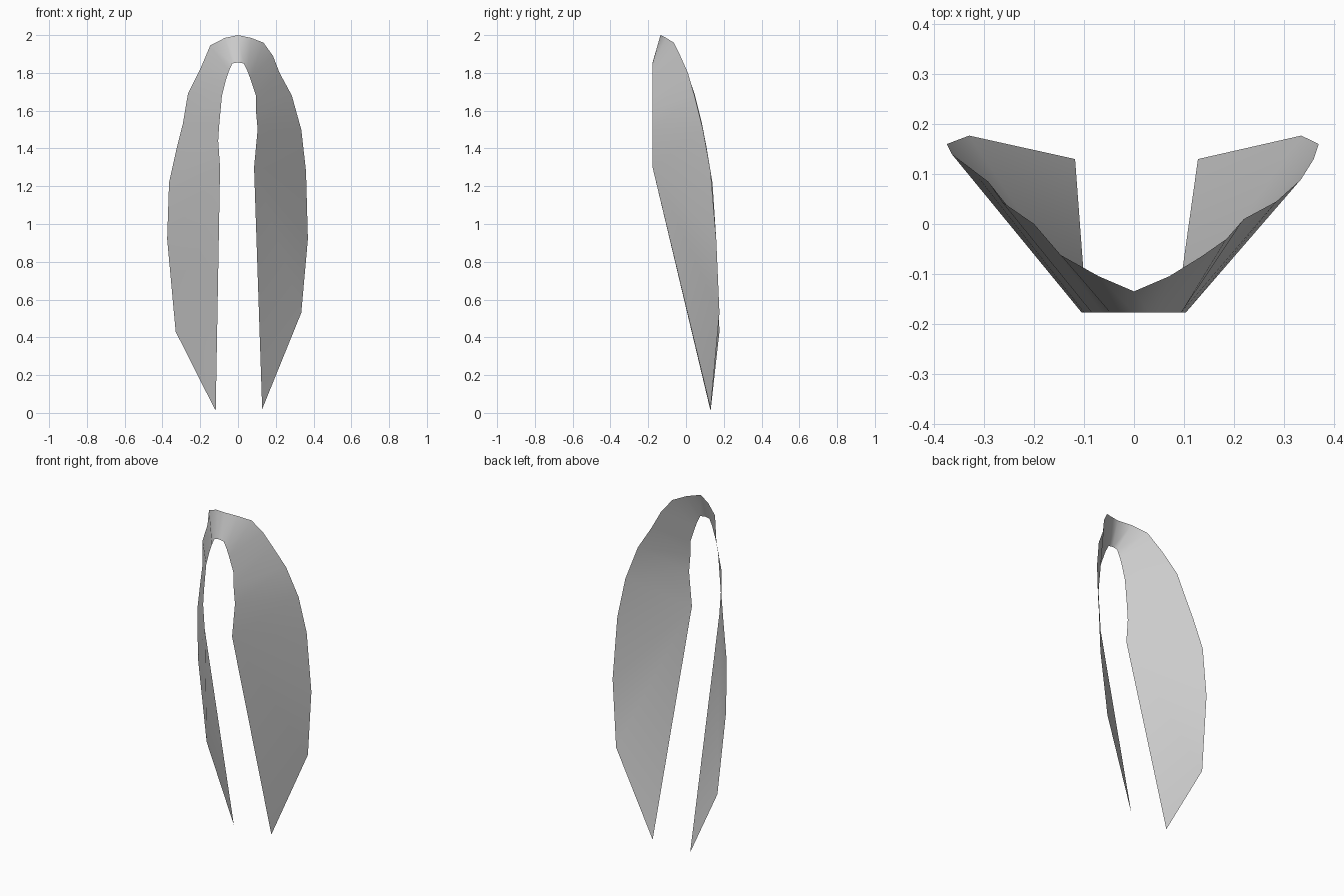
import bpy
import bmesh

# Remove the default object
default = bpy.data.objects.get("Cube")
if default:
    bpy.data.objects.remove(default, do_unlink=True)


def make_material(name, colour):
    material = bpy.data.materials.new(name)
    material.use_nodes = True
    material.diffuse_color = colour
    shader = material.node_tree.nodes["Principled BSDF"]
    shader.inputs["Base Color"].default_value = colour
    return material


FRONT_Y = -.177          # the opening edge lies in one upright plane
CROWN_OUTER = (0, -.135, 2)
CROWN_INNER = (0, 1.855)

# Outer rim of each side, from crown to pointed tip (x, y, z)
right_outer = [(-.07, -.105, 1.985), (-.147, -.062, 1.945), (-.2, 0, 1.82),
               (-.265, .045, 1.69), (-.292, .085, 1.53), (-.325, .11, 1.4),
               (-.365, .14, 1.22), (-.375, .16, .92), (-.33, .177, .43),
               (-.118, .13, .01)]
left_outer = [(.07, -.105, 1.985), (.135, -.065, 1.96), (.185, -.03, 1.89),
              (.22, .01, 1.8), (.285, .045, 1.68), (.335, .09, 1.5),
              (.36, .13, 1.28), (.37, .16, .92), (.335, .177, .53),
              (.128, .13, .02)]

# Opening edge of each side, from crown to the lower corner (x, z)
right_inner = [(-.03, 1.85), (-.048, 1.81), (-.065, 1.76), (-.085, 1.68),
               (-.1, 1.52), (-.105, 1.44), (-.095, 1.3)]
left_inner = [(.03, 1.85), (.05, 1.81), (.065, 1.77), (.095, 1.68),
              (.095, 1.6), (.104, 1.5), (.085, 1.3)]

mesh_builder = bmesh.new()


def opening_vertex(point):
    x, z = point
    return mesh_builder.verts.new((x, FRONT_Y, z))


top_outer = mesh_builder.verts.new(CROWN_OUTER)
top_inner = opening_vertex(CROWN_INNER)


def build_side(outer_points, inner_points, flip):
    """Bridge rim and opening edge, then fan the lower blade from its corner."""
    outer = [top_outer] + [mesh_builder.verts.new(p) for p in outer_points]
    inner = [top_inner] + [opening_vertex(p) for p in inner_points]
    inner += [inner[-1]] * (len(outer) - len(inner))
    for i in range(len(outer) - 1):
        corners = [outer[i], inner[i], inner[i + 1], outer[i + 1]]
        corners = list(dict.fromkeys(corners))   # the fan gives triangles
        if flip:
            corners.reverse()
        mesh_builder.faces.new(corners)


build_side(right_outer, right_inner, flip=True)
build_side(left_outer, left_inner, flip=False)
bmesh.ops.recalc_face_normals(mesh_builder, faces=mesh_builder.faces[:])

# Make the outside face forward
mesh_builder.normal_update()
if sum(face.normal.y * face.calc_area() for face in mesh_builder.faces) > 0:
    bmesh.ops.reverse_faces(mesh_builder, faces=mesh_builder.faces[:])

# Thin split sheet with smooth shading
mesh = bpy.data.meshes.new("split_hood")
mesh_builder.to_mesh(mesh)
mesh_builder.free()
mesh.materials.append(make_material("plain grey", (.6, .6, .6, 1)))
hood = bpy.data.objects.new("split_hood", mesh)
bpy.context.collection.objects.link(hood)
for polygon in mesh.polygons:
    polygon.use_smooth = True
